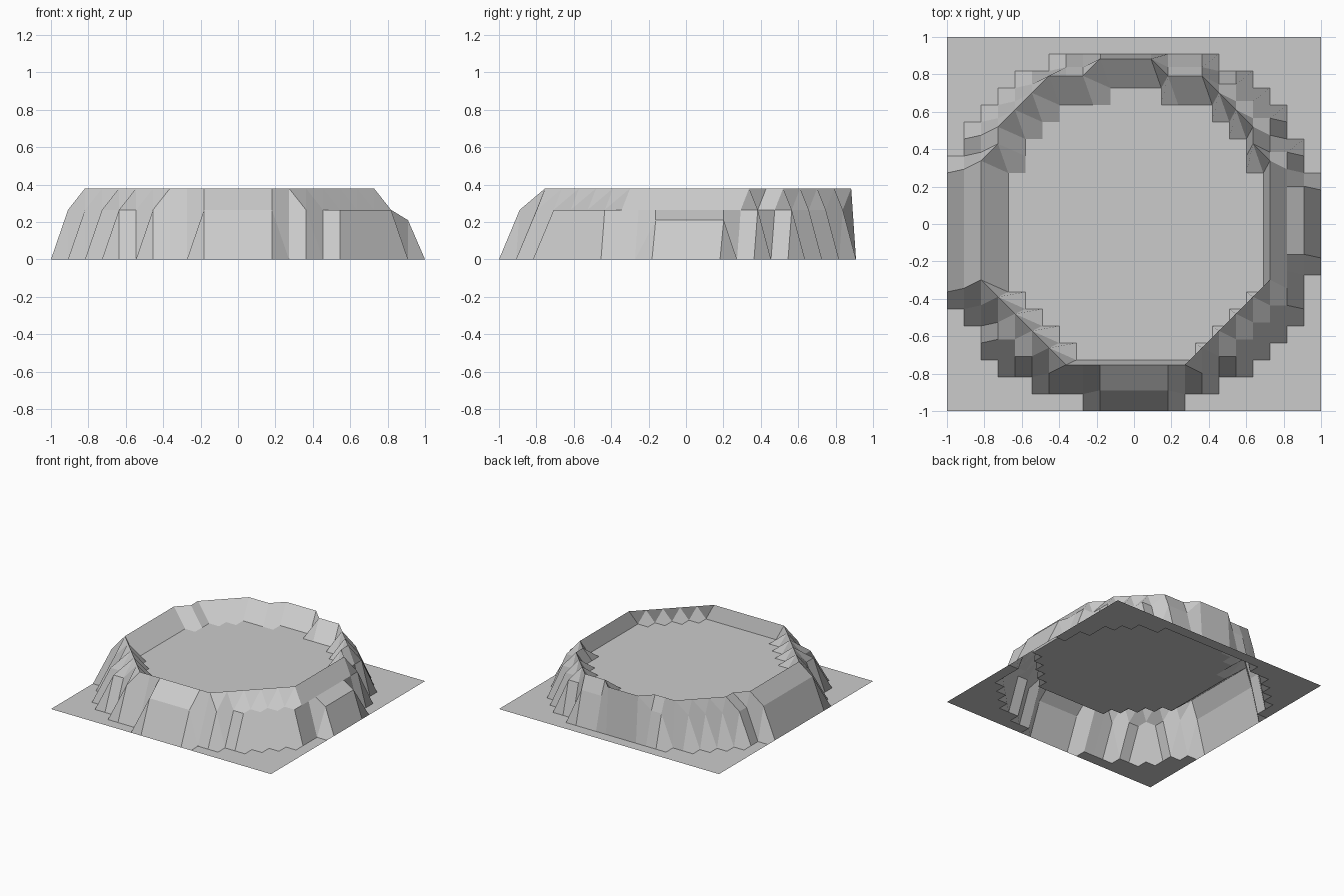
import bpy, bmesh

if "Cube" in bpy.data.objects:
    bpy.data.objects.remove(bpy.data.objects["Cube"])

N = 11            # grid cells per half side
S = 1 / N

# Outer foot of the mound: x span of the raised cells in each cell row (front to back)
FOOT_L = [-3, -6, -8, -9, -9, -10] + [-11] * 9 + [-10, -10, -9, -8, -7, -5]
FOOT_R = [3, 5, 7, 8, 9, 10, 10, 10] + [11] * 6 + [10, 10, 9, 9, 8, 7, 5]
foot = {k - 11: (l, r) for k, (l, r) in enumerate(zip(FOOT_L, FOOT_R))}

# Sunken floor: x span of the vertices in each row (front to back)
FLOOR_L = [-4, -5, -6, -7] + [-8] * 8 + [-7, -7, -6, -5, -2]
FLOOR_R = [3, 4, 5, 6] + [7] * 8 + [6, 6, 5, 4, 1]
floor = {k - 8: (l, r) for k, (l, r) in enumerate(zip(FLOOR_L, FLOOR_R))}


def is_floor(i, j):
    return j in floor and floor[j][0] <= i <= floor[j][1]


def is_rim(i, j):
    return not is_floor(i, j) and any(
        is_floor(i + a, j + b) for a, b in ((1, 0), (-1, 0), (0, 1), (0, -1)))


def is_raised(i, j):
    return all(k in foot and foot[k][0] < i < foot[k][1] for k in (j - 1, j))


def position(i, j):
    x, y = i * S, j * S
    if is_floor(i, j):
        return x + 0.055, y, 0.26
    if is_rim(i, j):
        return x, y + 0.065, 0.38
    if is_raised(i, j):                       # shoulder between foot and rim
        return x, y + 0.02, 0.21 if i == 10 else 0.265
    return x, y, 0


bm = bmesh.new()
span = range(-N, N + 1)
v = {(i, j): bm.verts.new(position(i, j)) for i in span for j in span}

# Faces: fold the quads along the rim so the ridge stays unbroken
for i in range(-N, N):
    for j in range(-N, N):
        c = [(i, j), (i + 1, j), (i + 1, j + 1), (i, j + 1)]
        a, b, d, e = (v[k] for k in c)
        if is_rim(*c[0]) and is_rim(*c[2]):
            bm.faces.new((a, b, d))
            bm.faces.new((a, d, e))
        elif is_rim(*c[1]) and is_rim(*c[3]):
            bm.faces.new((a, b, e))
            bm.faces.new((b, d, e))
        else:
            bm.faces.new((a, b, d, e))

mesh = bpy.data.meshes.new("crater_ground")
bm.to_mesh(mesh)
bm.free()
bpy.context.collection.objects.link(bpy.data.objects.new("crater_ground", mesh))
